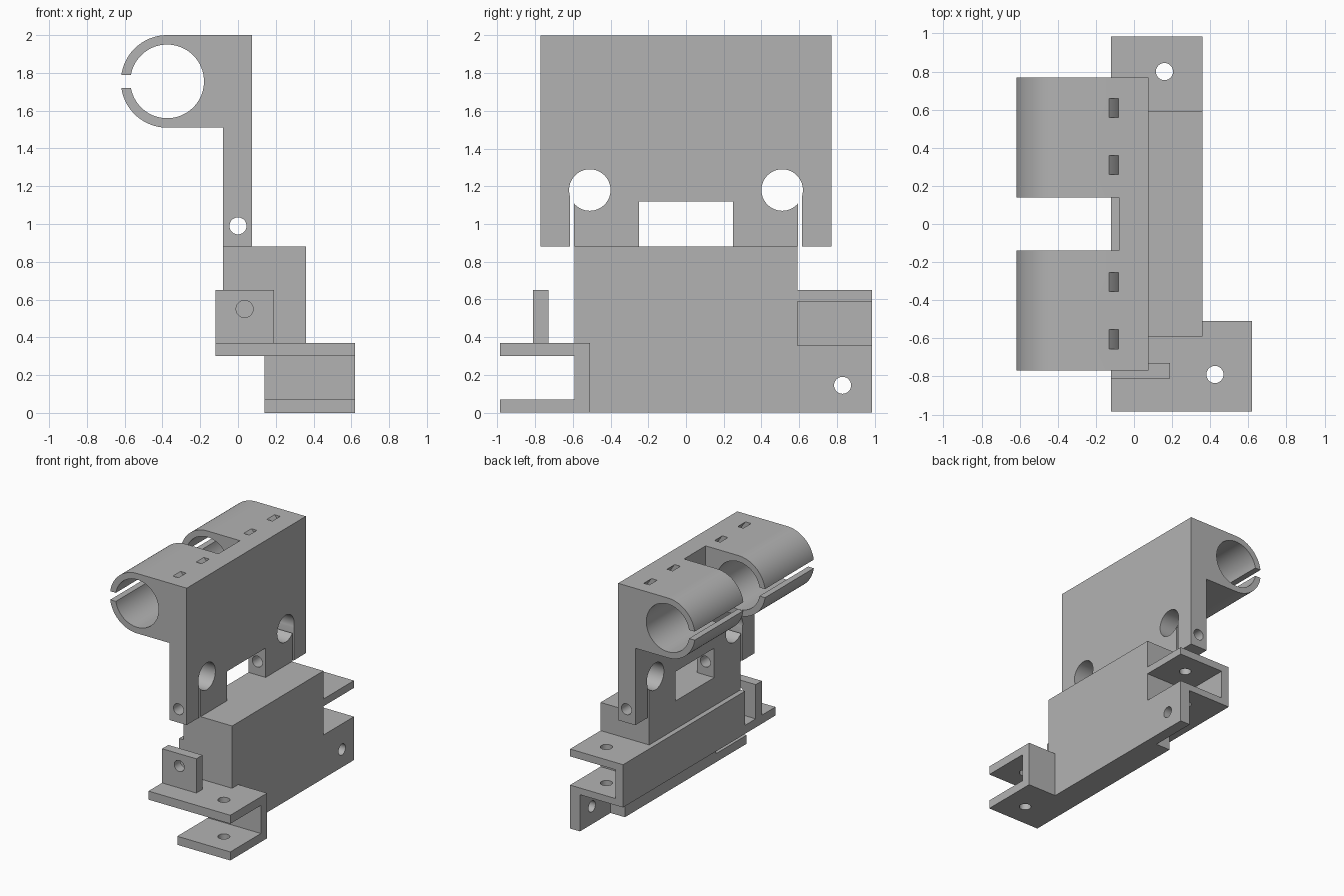
import bpy, bmesh
from math import cos, sin, radians, degrees, atan2, asin
from mathutils import Vector

cube = bpy.data.objects.get("Cube")
if cube:
    bpy.data.objects.remove(cube, do_unlink=True)

grey = bpy.data.materials.new("plain grey")
grey.use_nodes = True
grey.diffuse_color = (0.45, 0.45, 0.45, 1)
grey.node_tree.nodes["Principled BSDF"].inputs["Base Color"].default_value = grey.diffuse_color


def prism(name, points, axis, lo, hi):
    """Extrude a 2D outline along an axis; outline uses the other two axes in order."""
    bm = bmesh.new()

    def place(p, d):
        c = list(p)
        c.insert("xyz".index(axis), d)
        return bm.verts.new(Vector(c))
    face = bm.faces.new([place(p, lo) for p in points])
    step = [0, 0, 0]
    step["xyz".index(axis)] = hi - lo
    new = bmesh.ops.extrude_face_region(bm, geom=[face])["geom"]
    bmesh.ops.translate(bm, vec=step, verts=[v for v in new if isinstance(v, bmesh.types.BMVert)])
    bmesh.ops.recalc_face_normals(bm, faces=bm.faces)
    mesh = bpy.data.meshes.new(name)
    bm.to_mesh(mesh)
    bm.free()
    mesh.materials.append(grey)
    obj = bpy.data.objects.new(name, mesh)
    bpy.context.collection.objects.link(obj)
    return obj


def box(name, x, y, z):
    return prism(name, [(x[0], y[0]), (x[1], y[0]), (x[1], y[1]), (x[0], y[1])], "z", *z)


def arc(centre, r, a, b, n=48):
    return [(centre[0] + r * cos(radians(a + (b - a) * i / n)),
             centre[1] + r * sin(radians(a + (b - a) * i / n))) for i in range(n + 1)]


def drill(centre, r, axis, lo, hi):
    return prism("drill", arc(centre, r, 0, 360)[:-1], axis, lo, hi)


def combine(obj, others, operation):
    """Apply booleans one after another and remove the helper objects."""
    for other in others:
        other.hide_render = True
        mod = obj.modifiers.new("join", "BOOLEAN")
        mod.operation, mod.solver, mod.object = operation, "EXACT", other
        deps = bpy.context.evaluated_depsgraph_get()
        mesh = bpy.data.meshes.new_from_object(obj.evaluated_get(deps))
        obj.modifiers.clear()
        obj.data = mesh
        bpy.data.objects.remove(other, do_unlink=True)


# Upper plate with legs, keyhole slots and a window, as one mirrored outline
eye, eye_r, slot_in, slot_out = (0.51, 1.18), 0.11, 0.595, 0.614
start = -degrees(atan2((eye_r ** 2 - (slot_in - eye[0]) ** 2) ** 0.5, slot_in - eye[0]))
end = -degrees(atan2((eye_r ** 2 - (slot_out - eye[0]) ** 2) ** 0.5, slot_out - eye[0])) - 360
half = [(0.25, 1.12), (0.25, 0.88), (slot_in, 0.88)]
half += arc(eye, eye_r, start, end)
half += [(slot_out, 0.88), (0.77, 0.88), (0.77, 2)]
outline = half + [(-y, z) for y, z in reversed(half)]
plate = prism("clip_plate", outline, "x", -0.08, 0.075)

# Two open round clips for the rod
rod, outer, bore, gap = (-0.375, 1.755), 0.245, 0.195, 0.035
ao, ai = degrees(asin(gap / outer)), degrees(asin(gap / bore))
profile = [(0, 2)] + arc(rod, outer, 90, 180 - ao, 24) + arc(rod, bore, 180 - ai, -180 + ai, 72)
profile += arc(rod, outer, 180 + ao, 270, 24) + [(0, 1.51)]
clips = [prism("rod_clip", profile, "y", *span) for span in ((-0.77, -0.14), (0.14, 0.77))]
combine(plate, clips, "UNION")

# Curved tie slots round the bore and pin holes through the legs
ring = arc(rod, 0.346, -70, 70) + arc(rod, 0.383, 70, -70)
cutters = [prism("tie_slot", ring, "y", y - 0.05, y + 0.05) for y in (-0.605, -0.305, 0.31, 0.61)]
cutters.append(drill((0, 0.99), 0.045, "y", -1, 1))
combine(plate, cutters, "DIFFERENCE")

# Base body with a ledge on one side
body = box("base_body", (0.14, 0.36), (-0.59, 0.59), (0, 0.88))
combine(body, [
    box("body_upper", (-0.08, 0.2), (-0.59, 0.59), (0.5, 0.88)),
    box("body_ledge", (-0.12, 0.2), (-0.59, 0.59), (0.30, 0.65)),
    # Back bracket: channel and hanging tab
    box("back_top_flange", (-0.12, 0.36), (0.5, 0.985), (0.59, 0.65)),
    box("back_lower_flange", (-0.12, 0.36), (0.5, 0.985), (0.30, 0.355)),
    box("back_channel_wall", (-0.12, -0.05), (0.5, 0.985), (0.30, 0.65)),
    box("back_tab", (0.27, 0.36), (0.5, 0.985), (0, 0.355)),
    # Front bracket: channel and upright ear
    box("front_web", (0.14, 0.62), (-0.59, -0.51), (0, 0.37)),
    box("front_top_flange", (-0.12, 0.62), (-0.985, -0.51), (0.30, 0.37)),
    box("front_bottom_flange", (0.14, 0.62), (-0.985, -0.51), (0, 0.07)),
    box("front_ear", (-0.12, 0.19), (-0.81, -0.73), (0.35, 0.65)),
], "UNION")

# Screw holes
combine(body, [
    drill((0.16, 0.80), 0.045, "z", 0.25, 0.7),
    drill((0.425, -0.79), 0.045, "z", -0.1, 0.45),
    drill((0.83, 0.145), 0.045, "x", 0.2, 0.45),
    drill((0.035, 0.55), 0.045, "y", -0.9, -0.65),
], "DIFFERENCE")

# Smooth the round surfaces, keep the edges sharp
bpy.ops.object.select_all(action="DESELECT")
for obj in (plate, body):
    obj.select_set(True)
bpy.context.view_layer.objects.active = body
bpy.ops.object.shade_smooth_by_angle(angle=radians(30))
